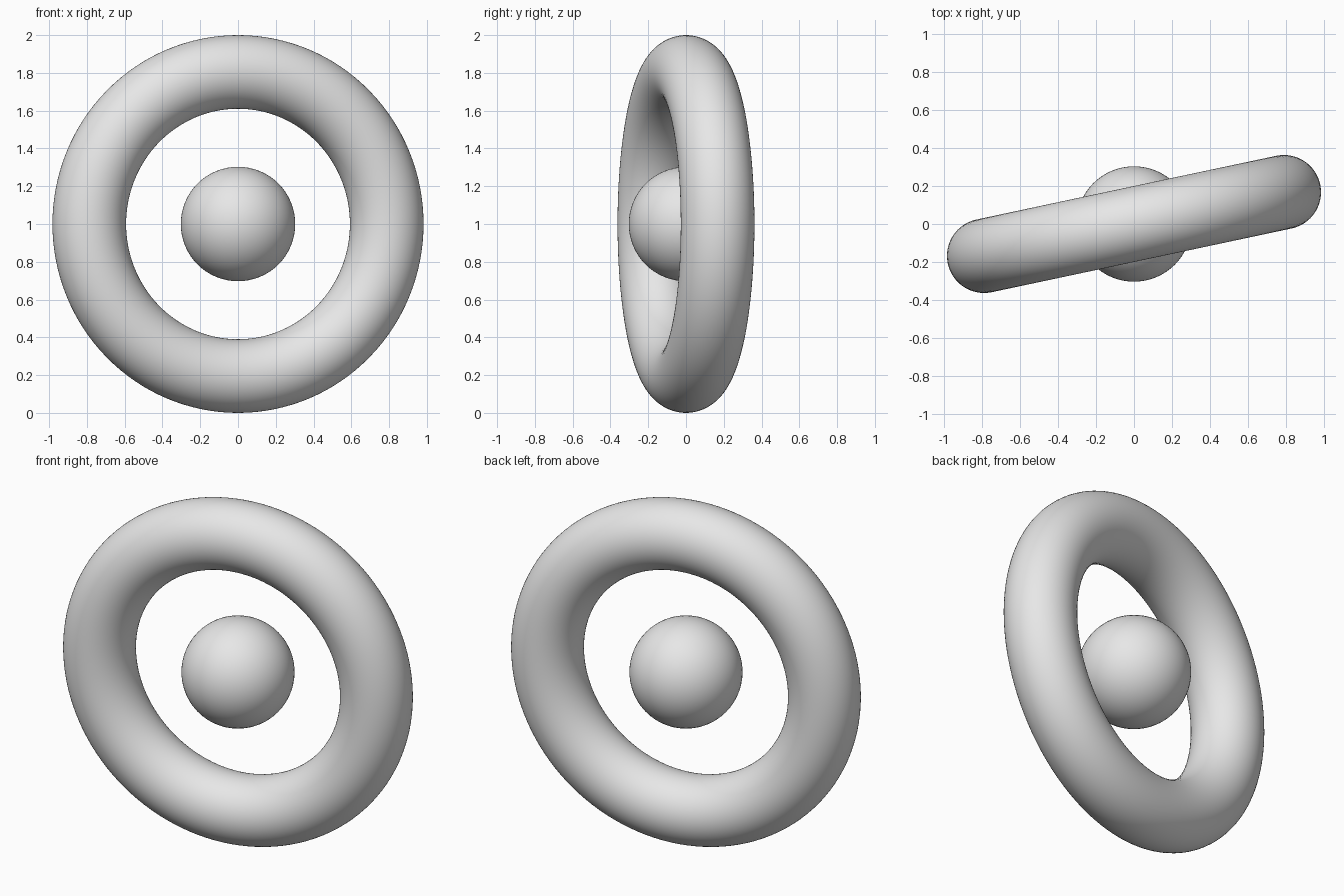
import bpy
import math

if "Cube" in bpy.data.objects:
    bpy.data.objects.remove(bpy.data.objects["Cube"])

# one plain grey for everything
grey = bpy.data.materials.new("light_grey")
grey.diffuse_color = (0.8, 0.8, 0.8, 1.0)
grey.use_nodes = True
grey.node_tree.nodes["Principled BSDF"].inputs["Base Color"].default_value = grey.diffuse_color


def finish(name):
    obj = bpy.context.active_object
    obj.name = name
    obj.data.materials.append(grey)
    bpy.ops.object.shade_smooth()
    return obj


# upright ring, turned slightly about the vertical axis
bpy.ops.mesh.primitive_torus_add(
    major_radius=0.805, minor_radius=0.195,
    major_segments=128, minor_segments=64,
    location=(0, 0, 1), rotation=(math.radians(90), 0, math.radians(12)))
finish("ring")

# ball floating in the middle of the ring
bpy.ops.mesh.primitive_uv_sphere_add(
    segments=64, ring_count=32, radius=0.303, location=(0, 0, 1))
finish("centre_ball")
